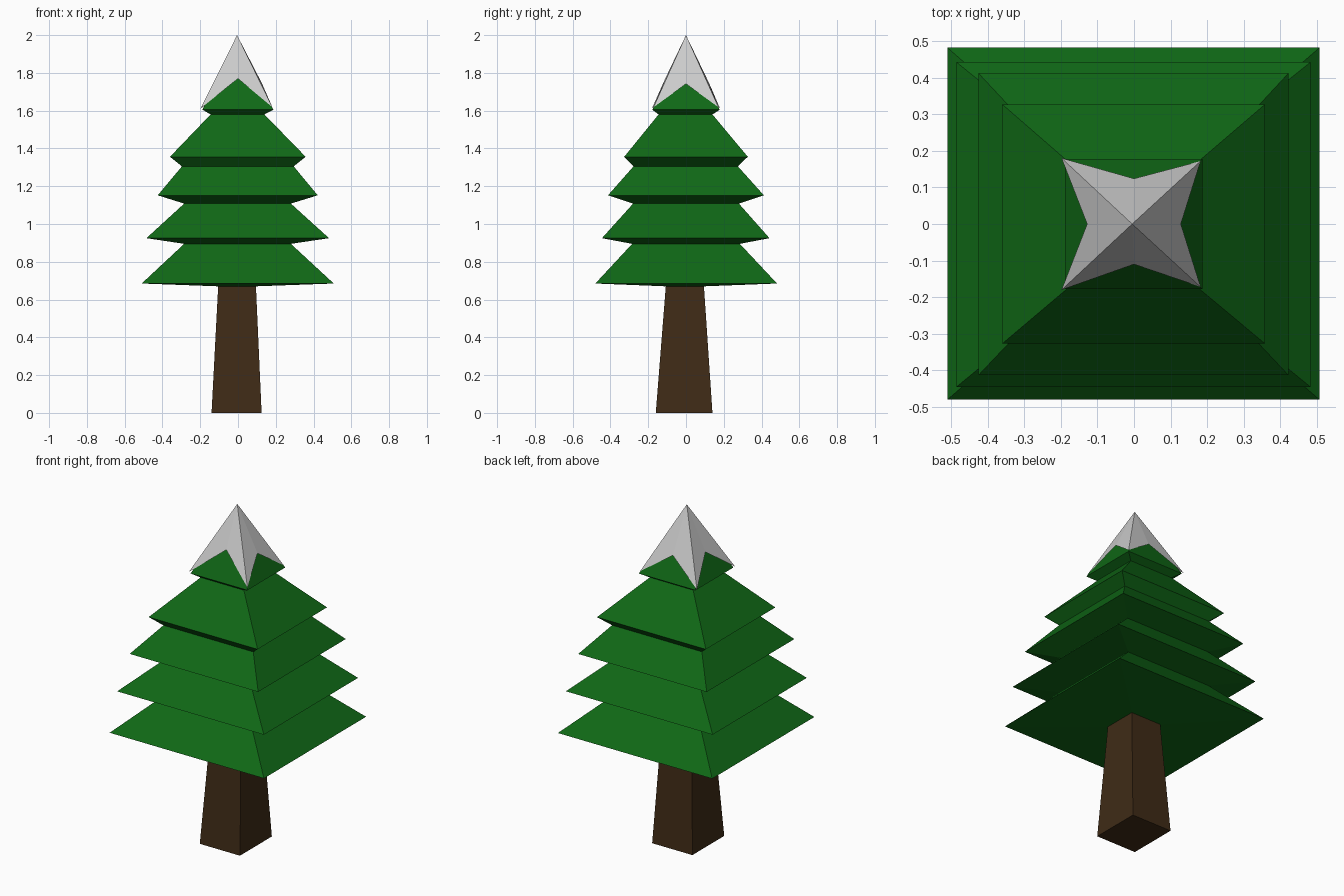
import bpy

if "Cube" in bpy.data.objects:
    bpy.data.objects.remove(bpy.data.objects["Cube"])


def material(name, color):
    mat = bpy.data.materials.new(name)
    mat.diffuse_color = (*color, 1)
    mat.use_nodes = True
    mat.node_tree.nodes["Principled BSDF"].inputs["Base Color"].default_value = mat.diffuse_color
    return mat


def make_object(name, verts, faces, mat):
    mesh = bpy.data.meshes.new(name)
    mesh.from_pydata(verts, [], faces)
    mesh.materials.append(mat)
    mesh.update()
    obj = bpy.data.objects.new(name, mesh)
    bpy.context.collection.objects.link(obj)
    return obj


def rect_loft(name, rings, mat, apex=None, cap_bottom=False):
    """Skin rectangular rings (x0, x1, y0, y1, z), optionally ending in a point."""
    verts, faces = [], []
    for x0, x1, y0, y1, z in rings:
        verts += [(x0, y0, z), (x1, y0, z), (x1, y1, z), (x0, y1, z)]
    for r in range(len(rings) - 1):
        for i in range(4):
            a, b = 4 * r + i, 4 * r + (i + 1) % 4
            faces.append((a, b, b + 4, a + 4))
    if cap_bottom:
        faces.append((3, 2, 1, 0))
    if apex:
        verts.append(apex)
        n = len(verts) - 1
        faces += [(n - 4 + i, n - 4 + (i + 1) % 4, n) for i in range(4)]
    return make_object(name, verts, faces, mat)


brown = material("bark", (0.05, 0.024, 0.008))
green = material("needles", (0.005, 0.14, 0.008))
white = material("snow", (0.6, 0.6, 0.6))

# Tapered trunk
trunk_top = (-0.105, 0.095, -0.107, 0.095, 0.67)
rect_loft("trunk", [(-0.14, 0.125, -0.16, 0.14, 0), trunk_top], brown, cap_bottom=True)

# Foliage: alternating wide rims and narrow necks, ending in a point
foliage = [
    trunk_top,
    (-0.51, 0.507, -0.48, 0.482, 0.685),
    (-0.285, 0.28, -0.285, 0.285, 0.895),
    (-0.485, 0.482, -0.445, 0.442, 0.925),
    (-0.285, 0.28, -0.28, 0.28, 1.108),
    (-0.425, 0.422, -0.413, 0.412, 1.152),
    (-0.297, 0.295, -0.278, 0.275, 1.305),
    (-0.36, 0.358, -0.327, 0.327, 1.356),
    (-0.145, 0.14, -0.145, 0.14, 1.58),
    (-0.188, 0.187, -0.178, 0.178, 1.605),
]
rect_loft("foliage", foliage, green, apex=(-0.005, 0, 1.975))

# Snow cap: pyramid shell with a notch in the lower edge of each side
rim = [(-0.198, -0.18, 1.612), (0, -0.11, 1.77),
       (0.182, -0.172, 1.618), (0.128, 0, 1.742),
       (0.182, 0.172, 1.618), (0, 0.124, 1.742),
       (-0.198, 0.18, 1.612), (-0.128, 0, 1.75)]
make_object("snow_cap", rim + [(-0.005, 0, 2.0)],
            [(i, (i + 1) % 8, 8) for i in range(8)], white)
